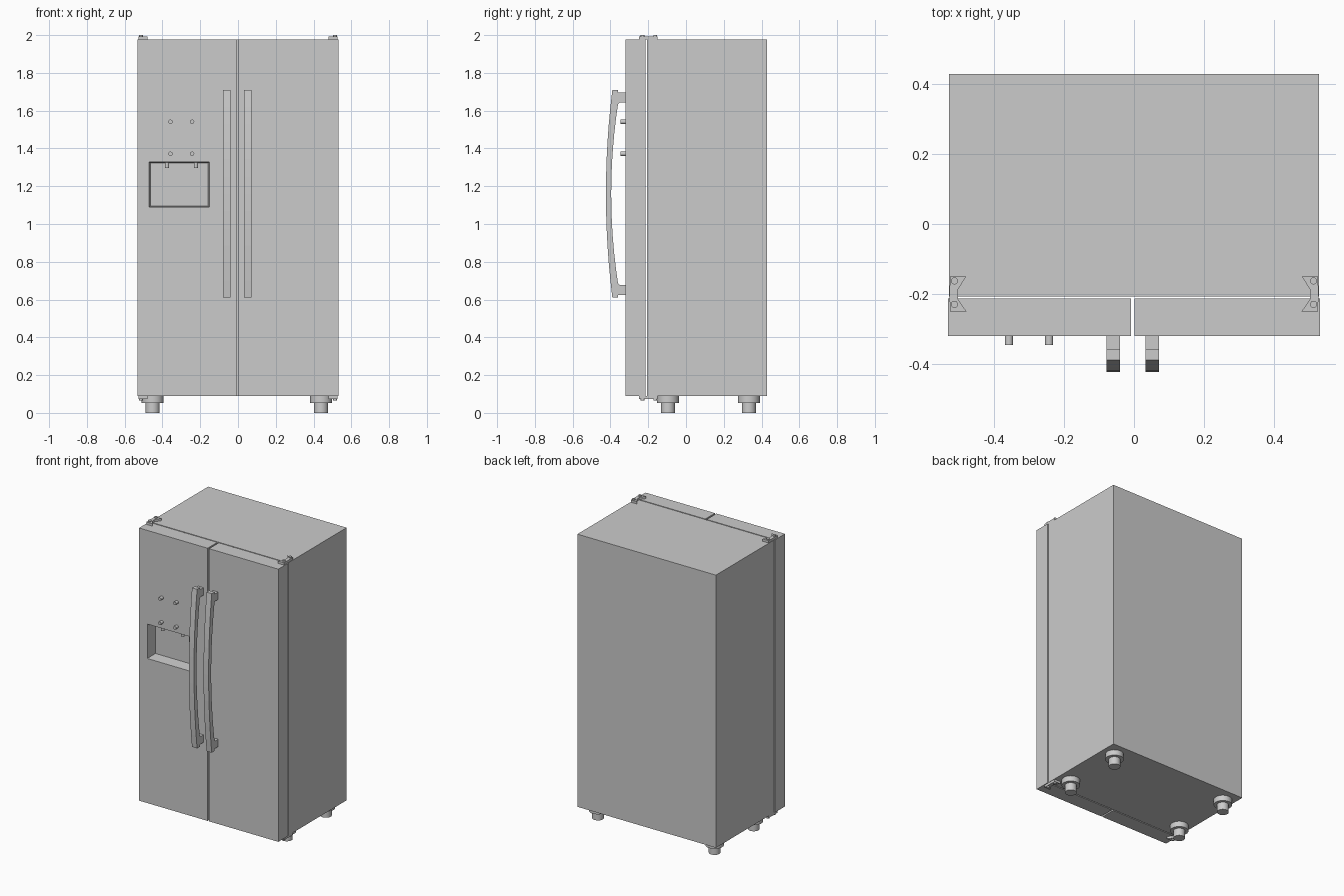
import bpy, bmesh, math
from mathutils import Vector, Matrix

if "Cube" in bpy.data.objects:
    bpy.data.objects.remove(bpy.data.objects["Cube"])


def finish(name, bm, smooth=False):
    bmesh.ops.recalc_face_normals(bm, faces=bm.faces)
    me = bpy.data.meshes.new(name)
    bm.to_mesh(me)
    bm.free()
    ob = bpy.data.objects.new(name, me)
    bpy.context.collection.objects.link(ob)
    if smooth:
        bpy.ops.object.select_all(action='DESELECT')
        ob.select_set(True)
        bpy.context.view_layer.objects.active = ob
        bpy.ops.object.shade_smooth_by_angle()
    return ob


def add_box(bm, lo, hi):
    lo, hi = Vector(lo), Vector(hi)
    m = Matrix.Translation((lo + hi) / 2) @ Matrix.Diagonal((*(hi - lo), 1))
    bmesh.ops.create_cube(bm, size=1, matrix=m)


def add_cyl(bm, a, b, r, n=24):
    a, b = Vector(a), Vector(b)
    rot = (b - a).to_track_quat('Z', 'Y').to_matrix().to_4x4()
    bmesh.ops.create_cone(bm, cap_ends=True, segments=n, radius1=r, radius2=r,
                          depth=(b - a).length,
                          matrix=Matrix.Translation((a + b) / 2) @ rot)


def add_prism(bm, pts, shift):
    face = bm.faces.new([bm.verts.new(p) for p in pts])
    ext = bmesh.ops.extrude_face_region(bm, geom=[face], use_keep_orig=True)
    vs = [v for v in ext['geom'] if isinstance(v, bmesh.types.BMVert)]
    bmesh.ops.translate(bm, verts=vs, vec=shift)


def box(name, lo, hi):
    bm = bmesh.new()
    add_box(bm, lo, hi)
    return finish(name, bm)


BOT, TOP = 0.09, 1.976
FRONT = -0.32

# Cabinet and right door
box("cabinet", (-0.53, -0.207, BOT), (0.53, 0.43, TOP))
box("right_door", (0.002, FRONT, BOT), (0.533, -0.214, TOP))

# Left door with the dispenser recess pushed into its front face
bm = bmesh.new()
add_box(bm, (-0.533, FRONT, BOT), (-0.009, -0.214, TOP))
face = min(bm.faces, key=lambda f: f.calc_center_median().y)
bmesh.ops.inset_individual(bm, faces=[face], thickness=0.1)
mid = face.calc_center_median()


def fit_rect(verts, x0, x1, z0, z1, y):
    for v in verts:
        v.co = (x0 if v.co.x < cx else x1, y, z0 if v.co.z < cz else z1)


cx, cz = mid.x, mid.z
fit_rect(face.verts, -0.47, -0.152, 1.09, 1.328, FRONT)
ext = bmesh.ops.extrude_face_region(bm, geom=[face])
bmesh.ops.delete(bm, geom=[face], context='FACES_ONLY') if face.is_valid else None
cx, cz = -0.311, 1.209
fit_rect([v for v in ext['geom'] if isinstance(v, bmesh.types.BMVert)],
         -0.464, -0.158, 1.096, 1.322, FRONT + 0.08)
finish("left_door", bm)

# Dispenser nozzles and control buttons
bm = bmesh.new()
for x in (-0.376, -0.223):
    add_cyl(bm, (x, -0.285, 1.296), (x, -0.285, 1.33), 0.011)
finish("dispenser_nozzles", bm, True)
bm = bmesh.new()
for x in (-0.358, -0.243):
    for z in (1.372, 1.541):
        add_cyl(bm, (x, -0.346, z), (x, -0.315, z), 0.0115)
finish("control_buttons", bm, True)

# Bowed handles with end mounts
MID, HALF, N = 1.16, 0.55, 12
for name, x in (("left_handle", -0.079), ("right_handle", 0.033)):
    bm = bmesh.new()
    pts = []
    for i in range(N + 1):
        t = -1 + 2 * i / N
        pts.append((x, -0.39 - 0.034 * (1 - t * t), MID + HALF * t))
    pts += [(x, -0.36, MID + HALF), (x, -0.36, MID + 0.535),
            (x, FRONT, MID + 0.535), (x, FRONT, MID + 0.483),
            (x, -0.352, MID + 0.483)]
    for i in range(N + 1):
        t = 1 - 2 * i / N
        pts.append((x, -0.36 - 0.036 * (1 - t * t), MID + 0.475 * t))
    pts += [(x, -0.352, MID - 0.483), (x, FRONT, MID - 0.483),
            (x, FRONT, MID - 0.535), (x, -0.36, MID - 0.535),
            (x, -0.36, MID - HALF)]
    add_prism(bm, pts, (0.039, 0, 0))
    finish(name, bm)

# Hinges: notched plates with two pins each, top and bottom on both sides
outline = [(0.527, -0.25), (0.48, -0.25), (0.504, -0.215), (0.504, -0.187),
           (0.48, -0.15), (0.527, -0.15), (0.527, -0.187), (0.527, -0.215)]
outline[-2:] = [(0.528, -0.2)]
for level, z, up in (("top", TOP, 1), ("bottom", BOT, -1)):
    for side, s in (("left", -1), ("right", 1)):
        bm = bmesh.new()
        add_prism(bm, [(s * px, py, z) for px, py in outline], (0, 0, 0.016 * up))
        for y in (-0.23, -0.163):
            add_cyl(bm, (s * 0.514, y, z), (s * 0.514, y, z + 0.024 * up), 0.01)
        finish(f"{level}_{side}_hinge", bm, True)

# Stepped round feet
for row, y in (("front", -0.095), ("back", 0.333)):
    for side, x in (("left", -0.452), ("right", 0.44)):
        bm = bmesh.new()
        add_cyl(bm, (x, y, 0.052), (x, y, BOT), 0.058, 32)
        add_cyl(bm, (x, y, 0), (x, y, 0.06), 0.037, 32)
        finish(f"{row}_{side}_foot", bm, True)
